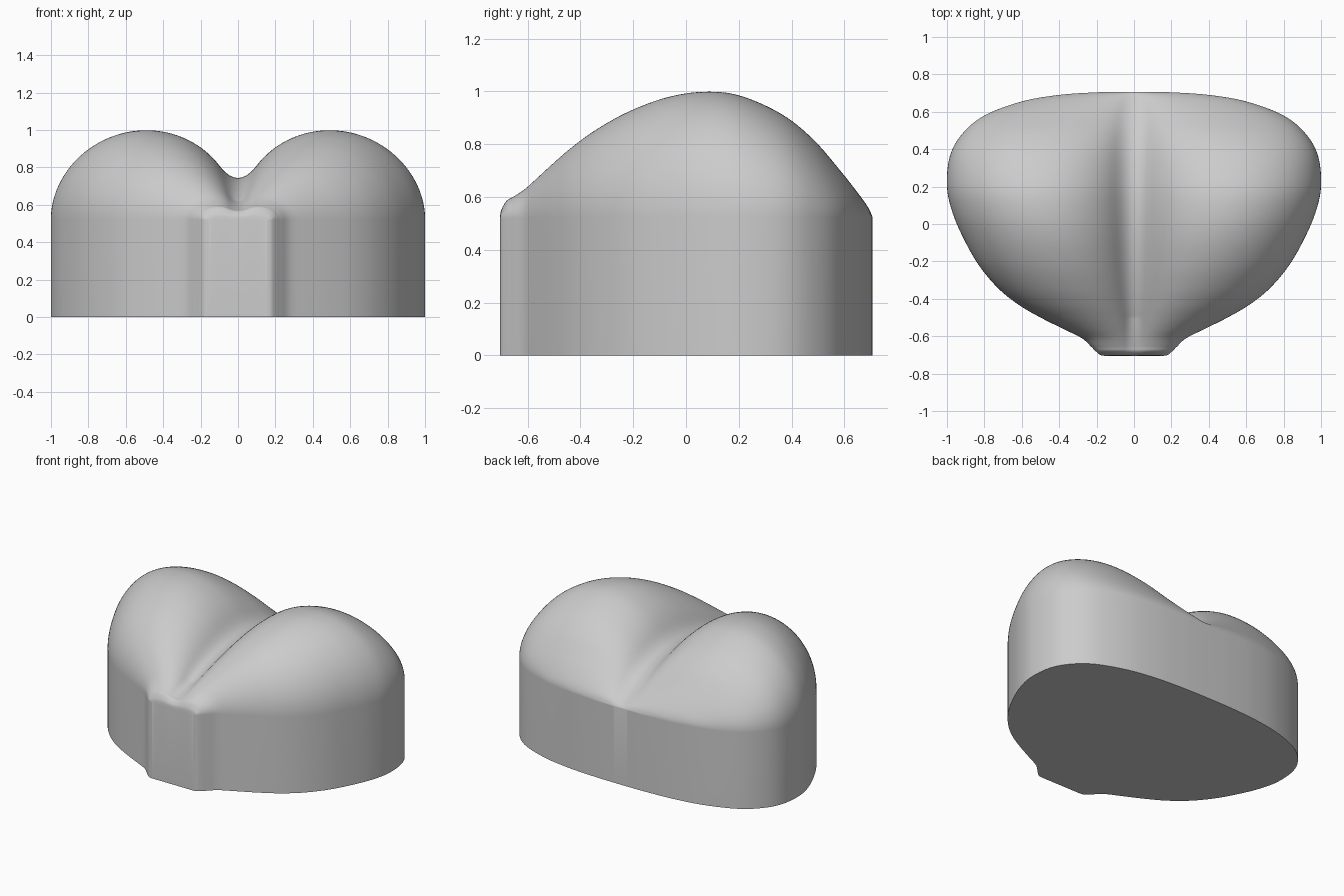
import bpy, bmesh, math

if "Cube" in bpy.data.objects:
    bpy.data.objects.remove(bpy.data.objects["Cube"])

BASE = 0.52      # height of the straight wall
STEPS = 6        # rows between stations
COLS = 128       # columns across the body

# Stations from front to back: half width, y, crest height
STATIONS = [
    (.155, -.705, .52), (.18, -.70, .55), (.205, -.68, .585), (.23, -.655, .60),
    (.28, -.61, .63), (.38, -.56, .675), (.50, -.50, .73), (.62, -.43, .79),
    (.73, -.34, .855), (.83, -.22, .922), (.91, -.08, .975), (.97, .06, .998),
    (1.0, .20, .985), (.985, .36, .915), (.92, .48, .82), (.80, .58, .705),
    (.60, .655, .61), (.40, .69, .56), (.20, .704, .53), (.05, .707, .52)]


def smooth_stations(pts):
    """Catmull-Rom curve through the stations."""
    ext = [pts[0]] + pts + [pts[-1]]
    out = []
    for a, b, c, d in zip(ext, ext[1:], ext[2:], ext[3:]):
        for i in range(STEPS):
            t = i / STEPS
            out.append([0.5 * (2*q + (r-p)*t + (2*p-5*q+4*r-s)*t*t + (3*q-p-3*r+s)*t**3)
                        for p, q, r, s in zip(a, b, c, d)])
    return out + [list(pts[-1])]


def lobe_height(x, half, crest):
    """Half-ellipse lobe with a rounded groove at the middle."""
    c = half / 2
    rise = max(crest - BASE, 0)
    groove = min(max(0.1 * half, 0.05), c)
    x = abs(x)
    u = (max(x, groove) - c) / c
    root = math.sqrt(max(0, 1 - u * u))
    z = BASE + rise * root
    if x < groove:
        slope = -rise * u / (c * max(root, 0.05))
        z += slope * (x * x - groove * groove) / (2 * groove)
    return z


# Twin-lobed top surface
bm = bmesh.new()
rows = []
for half, y, crest in smooth_stations(STATIONS):
    row = []
    for j in range(COLS + 1):
        x = half * math.sin(math.pi / 2 * (2 * j / COLS - 1))
        row.append(bm.verts.new((x, y, lobe_height(x, half, crest))))
    rows.append(row)
for r0, r1 in zip(rows, rows[1:]):
    for j in range(COLS):
        bm.faces.new((r0[j], r0[j + 1], r1[j + 1], r1[j]))

# Straight wall and flat underside
rim = [e for e in bm.edges if e.is_boundary]
wall = bmesh.ops.extrude_edge_only(bm, edges=rim)["geom"]
for v in wall:
    if isinstance(v, bmesh.types.BMVert):
        v.co.z = 0
bmesh.ops.holes_fill(bm, edges=[e for e in bm.edges if e.is_boundary], sides=0)
bmesh.ops.recalc_face_normals(bm, faces=bm.faces)

mesh = bpy.data.meshes.new("twin_lobed_body")
bm.to_mesh(mesh)
bm.free()
body = bpy.data.objects.new("twin_lobed_body", mesh)
bpy.context.collection.objects.link(body)
bpy.context.view_layer.objects.active = body
body.select_set(True)
bpy.ops.object.shade_smooth_by_angle(angle=math.radians(50))
